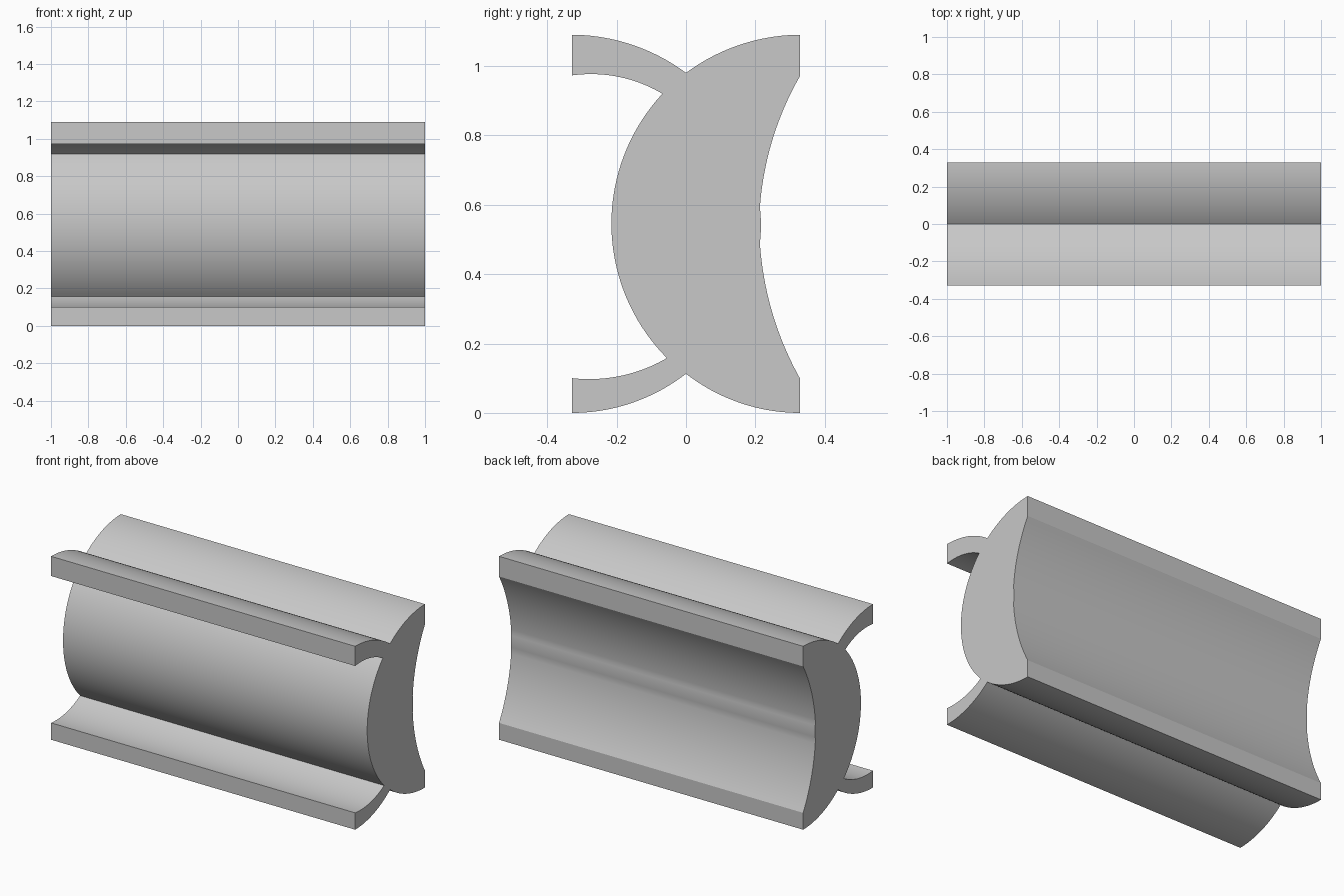
import bpy, bmesh, math
from mathutils import Vector

cube = bpy.data.objects.get("Cube")
if cube:
    bpy.data.objects.remove(cube)


def arc(a, mid, b, n=20):
    """Points on the circle through a, mid and b, leaving out b."""
    a, mid, b = Vector(a), Vector(mid), Vector(b)
    u, v = mid - a, b - a
    d = 2 * u.cross(v)
    c = a + Vector((v.y * u.length_squared - u.y * v.length_squared,
                    u.x * v.length_squared - v.x * u.length_squared)) / d
    r = (a - c).length
    start = math.atan2(a.y - c.y, a.x - c.x)
    turn = math.atan2((a - c).cross(b - c), (a - c).dot(b - c))
    return [c + r * Vector((math.cos(start + turn * i / n),
                            math.sin(start + turn * i / n))) for i in range(n)]


# Cross-section in (y, z), running around the outline
W = 0.328
top_front, top_valley, top_back = (-W, 1.09), (0, 0.98), (W, 1.09)
low_front, low_valley, low_back = (-W, 0), (0, 0.113), (W, 0)
upper_notch, lower_notch = (-0.068, 0.92), (-0.055, 0.158)

profile = arc(top_front, (-W / 2, 1.064), top_valley)           # front upper lip
profile += arc(top_valley, (W / 2, 1.064), top_back)            # back upper lip
profile += [top_back]
profile += arc((W, 0.97), (0.247, 0.78), (0.213, 0.593))        # hollow back
profile += arc((0.213, 0.593), (0.216, 0.541), (0.213, 0.489), 6)
profile += arc((0.213, 0.489), (0.247, 0.295), (W, 0.10))
profile += [(W, 0.10)]
profile += arc(low_back, (W / 2, 0.026), low_valley)            # lower lips
profile += arc(low_valley, (-W / 2, 0.026), low_front)
profile += [low_front]
profile += arc((-W, 0.10), (-0.17, 0.111), lower_notch)
profile += arc(lower_notch, (-0.215, 0.54), upper_notch, 36)    # bulging front
profile += arc(upper_notch, (-0.17, 0.963), (-W, 0.973))
profile += [(-W, 0.973)]

# Extrude the section along x
bm = bmesh.new()
end = bm.faces.new([bm.verts.new((-1, y, z)) for y, z in profile])
side = bmesh.ops.extrude_face_region(bm, geom=[end], use_keep_orig=True)
moved = [v for v in side["geom"] if isinstance(v, bmesh.types.BMVert)]
bmesh.ops.translate(bm, verts=moved, vec=(2, 0, 0))
bmesh.ops.recalc_face_normals(bm, faces=bm.faces)
mesh = bpy.data.meshes.new("curved_bar")
bm.to_mesh(mesh)
bm.free()

bar = bpy.data.objects.new("curved_bar", mesh)
bpy.context.collection.objects.link(bar)

# Plain grey material
grey = bpy.data.materials.new("light_grey")
grey.use_nodes = True
colour = (0.58, 0.58, 0.58, 1)
grey.diffuse_color = colour
grey.node_tree.nodes["Principled BSDF"].inputs["Base Color"].default_value = colour
mesh.materials.append(grey)

# Smooth curves, crisp corners
bpy.ops.object.select_all(action="DESELECT")
bar.select_set(True)
bpy.context.view_layer.objects.active = bar
bpy.ops.object.shade_smooth_by_angle(angle=math.radians(25))
